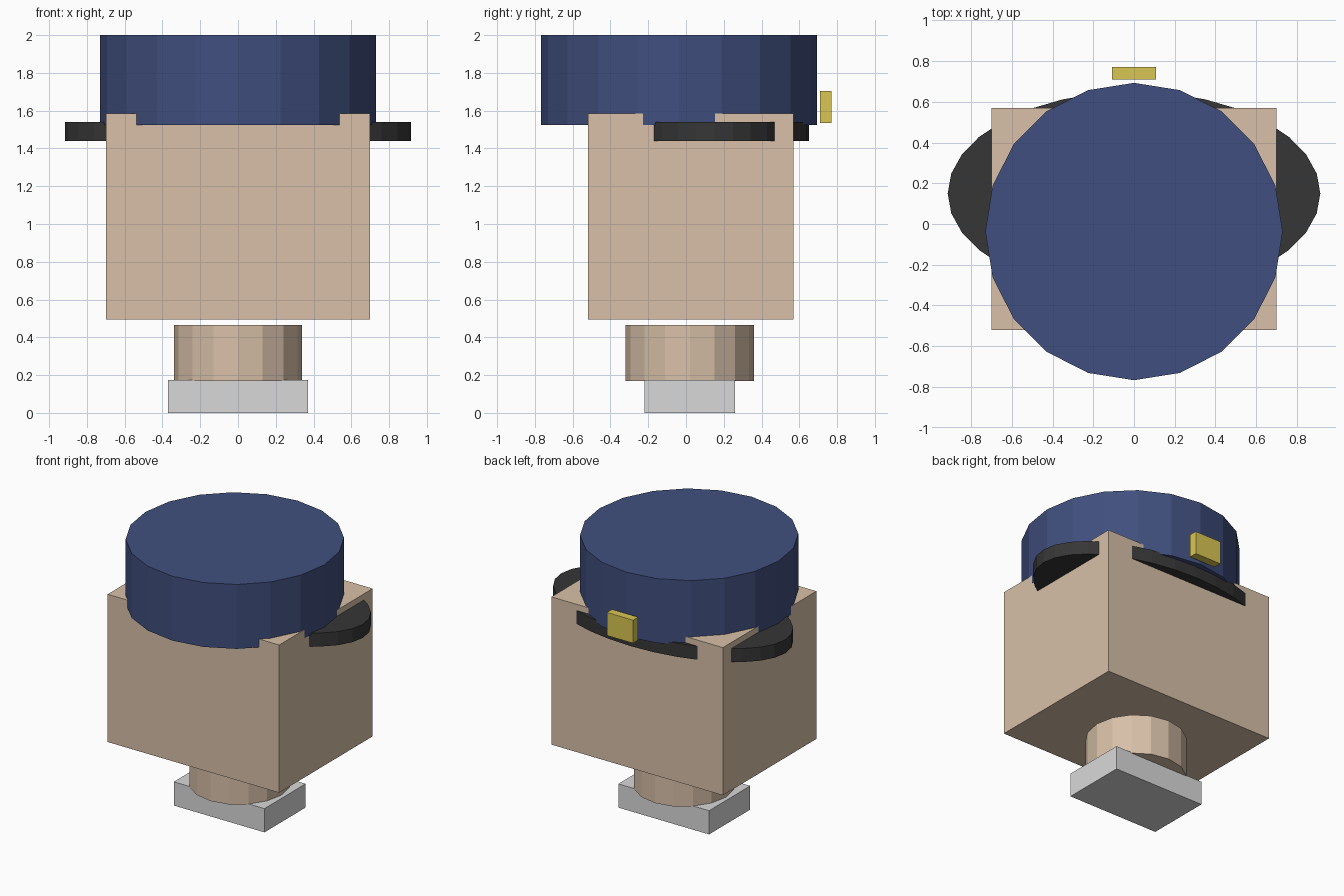
import bpy, bmesh, math
from mathutils import Matrix

if "Cube" in bpy.data.objects:
    bpy.data.objects.remove(bpy.data.objects["Cube"])


def material(name, rgb):
    """Flat material from 0-255 display values, converted to linear."""
    mat = bpy.data.materials.new(name)
    lin = [((c / 255 + 0.055) / 1.055) ** 2.4 for c in rgb]
    mat.diffuse_color = (*lin, 1)
    mat.use_nodes = True
    mat.node_tree.nodes["Principled BSDF"].inputs["Base Color"].default_value = mat.diffuse_color
    return mat


skin = material("tan", (216, 192, 168))
navy = material("navy blue", (64, 79, 126))
black = material("charcoal", (54, 54, 54))
gold = material("gold", (217, 199, 84))
white = material("light grey", (217, 217, 217))


def finish(name, bm, mat):
    bmesh.ops.recalc_face_normals(bm, faces=bm.faces)
    mesh = bpy.data.meshes.new(name)
    bm.to_mesh(mesh)
    bm.free()
    mesh.materials.append(mat)
    obj = bpy.data.objects.new(name, mesh)
    bpy.context.collection.objects.link(obj)
    return obj


def box(name, x, y, z, mat):
    """Box from (min, max) ranges."""
    size = [b - a for a, b in (x, y, z)]
    mid = [(a + b) / 2 for a, b in (x, y, z)]
    bm = bmesh.new()
    bmesh.ops.create_cube(bm, size=1, matrix=Matrix.Translation(mid) @ Matrix.Diagonal((*size, 1)))
    return finish(name, bm, mat)


def drum(name, y, rx, ry, z, sides, mat):
    """Flat-sided upright cylinder with a corner pointing to +y."""
    bm = bmesh.new()
    ring = []
    for i in range(sides):
        a = 2 * math.pi * i / sides
        ring.append(bm.verts.new((rx * math.sin(a), y + ry * math.cos(a), z[0])))
    base = bm.faces.new(ring)
    top = bmesh.ops.extrude_face_region(bm, geom=[base], use_keep_orig=True)["geom"]
    bmesh.ops.translate(bm, vec=(0, 0, z[1] - z[0]),
                        verts=[v for v in top if isinstance(v, bmesh.types.BMVert)])
    return finish(name, bm, mat)


# Collar and neck
box("collar", (-0.37, 0.37), (-0.22, 0.26), (0, 0.175), white)
drum("neck", 0.02, 0.34, 0.34, (0.17, 0.465), 16, skin)

# Head block
box("head", (-0.70, 0.70), (-0.52, 0.57), (0.495, 1.585), skin)

# Cap: wide oval brim, round crown and the badge plate
drum("cap_brim", 0.15, 0.915, 0.50, (1.44, 1.54), 32, black)
drum("cap_crown", -0.037, 0.73, 0.73, (1.525, 2.0), 20, navy)
box("cap_badge", (-0.107, 0.107), (0.71, 0.77), (1.535, 1.705), gold)
